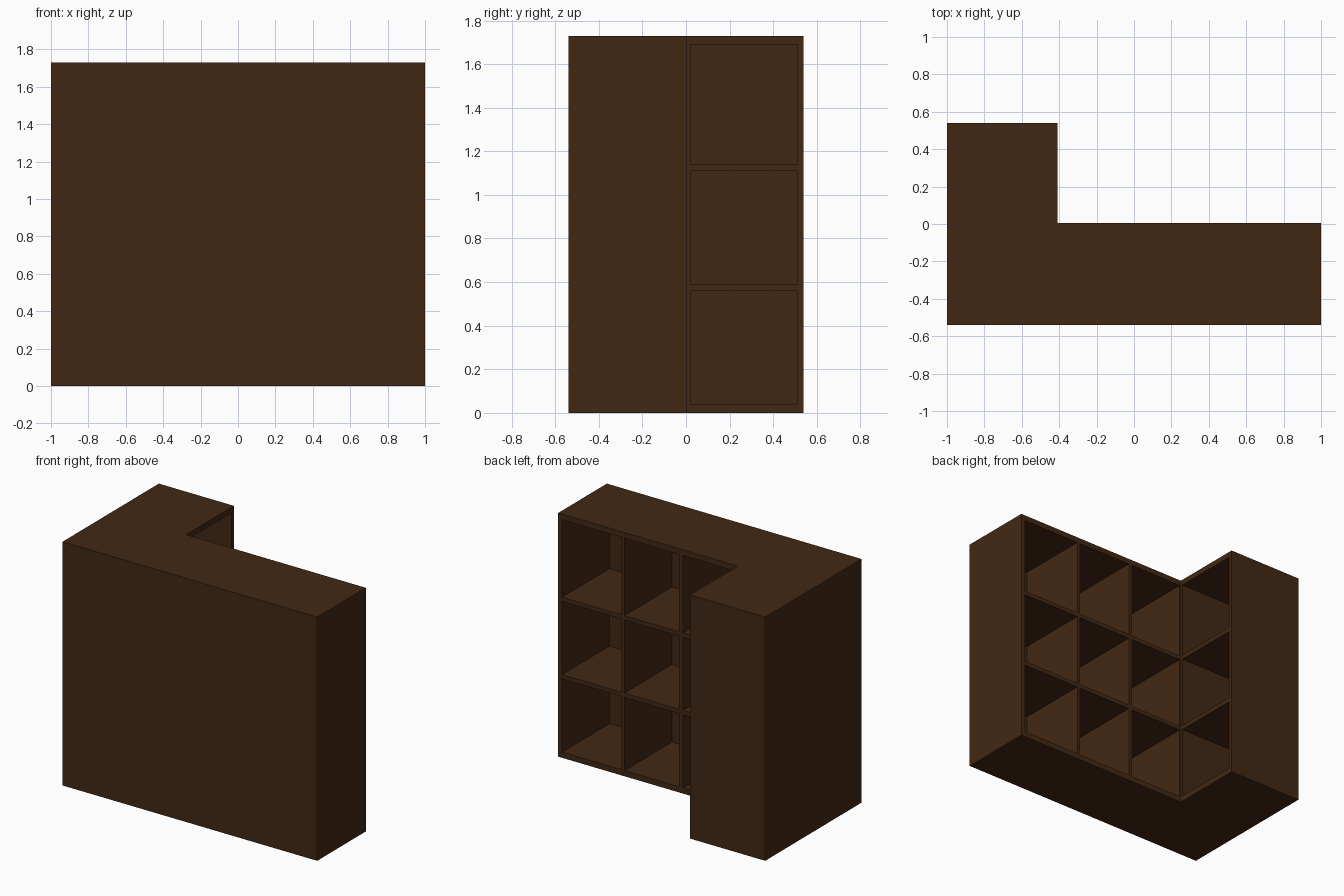
import bpy, bmesh

if "Cube" in bpy.data.objects:
    bpy.data.objects.remove(bpy.data.objects["Cube"])

wood = bpy.data.materials.new("dark_wood")
wood.diffuse_color = (0.055, 0.022, 0.007, 1)
wood.use_nodes = True
wood.node_tree.nodes["Principled BSDF"].inputs["Base Color"].default_value = wood.diffuse_color

# Overall outline of the L-shaped shelf
L, R, F, B = -1.0, 1.0, -0.54, 0.54
INX, INY = -0.41, 0.005          # inner corner
H, BACK = 1.73, 0.012            # height, back panel thickness
ROWS = [(0.04, 0.56), (0.59, 1.11), (1.14, 1.69)]
COLS = [(-0.40, 0.02), (0.05, 0.48), (0.505, 0.97)]
WING = (0.02, 0.51)
Z0, Z1 = ROWS[0][0], ROWS[-1][1]


def prism(name, outline, z0, z1):
    """Extrude a flat outline from z0 up to z1."""
    bm = bmesh.new()
    face = bm.faces.new([bm.verts.new((x, y, z0)) for x, y in outline])
    top = bmesh.ops.extrude_face_region(bm, geom=[face])["geom"]
    verts = [g for g in top if isinstance(g, bmesh.types.BMVert)]
    bmesh.ops.translate(bm, vec=(0, 0, z1 - z0), verts=verts)
    bmesh.ops.recalc_face_normals(bm, faces=bm.faces)
    me = bpy.data.meshes.new(name)
    bm.to_mesh(me)
    bm.free()
    me.materials.append(wood)
    ob = bpy.data.objects.new(name, me)
    bpy.context.collection.objects.link(ob)
    return ob


def board(name, x0, x1, y0, y1, z0=Z0, z1=Z1):
    return prism(name, [(x0, y0), (x1, y0), (x1, y1), (x0, y1)], z0, z1)


# L-shaped base and top
ell = [(L, F), (R, F), (R, INY), (INX, INY), (INX, B), (L, B)]
prism("base_board", ell, 0, Z0)
prism("top_board", ell, Z1, H)

# Back panels and closed ends
board("main_back_panel", L, COLS[-1][1], F, F + BACK)
board("wing_back_panel", L, L + BACK, F + BACK, WING[1])
board("main_end_panel", COLS[-1][1], R, F, INY)
board("wing_end_panel", L, INX, WING[1], B)

# Upright dividers, including the two walls at the inner corner
board("corner_wall_main", INX, COLS[0][0], F + BACK, INY)
board("corner_wall_wing", L + BACK, INX, INY - 0.015, WING[0])
for i in range(len(COLS) - 1):
    board(f"divider_{i + 1}", COLS[i][1], COLS[i + 1][0], F + BACK, INY)

# Shelves in every bay
for r in range(len(ROWS) - 1):
    z0, z1 = ROWS[r][1], ROWS[r + 1][0]
    for c, (x0, x1) in enumerate(COLS):
        board(f"main_shelf_{r + 1}_{c + 1}", x0, x1, F + BACK, INY, z0, z1)
    board(f"wing_shelf_{r + 1}", L + BACK, INX, *WING, z0, z1)
